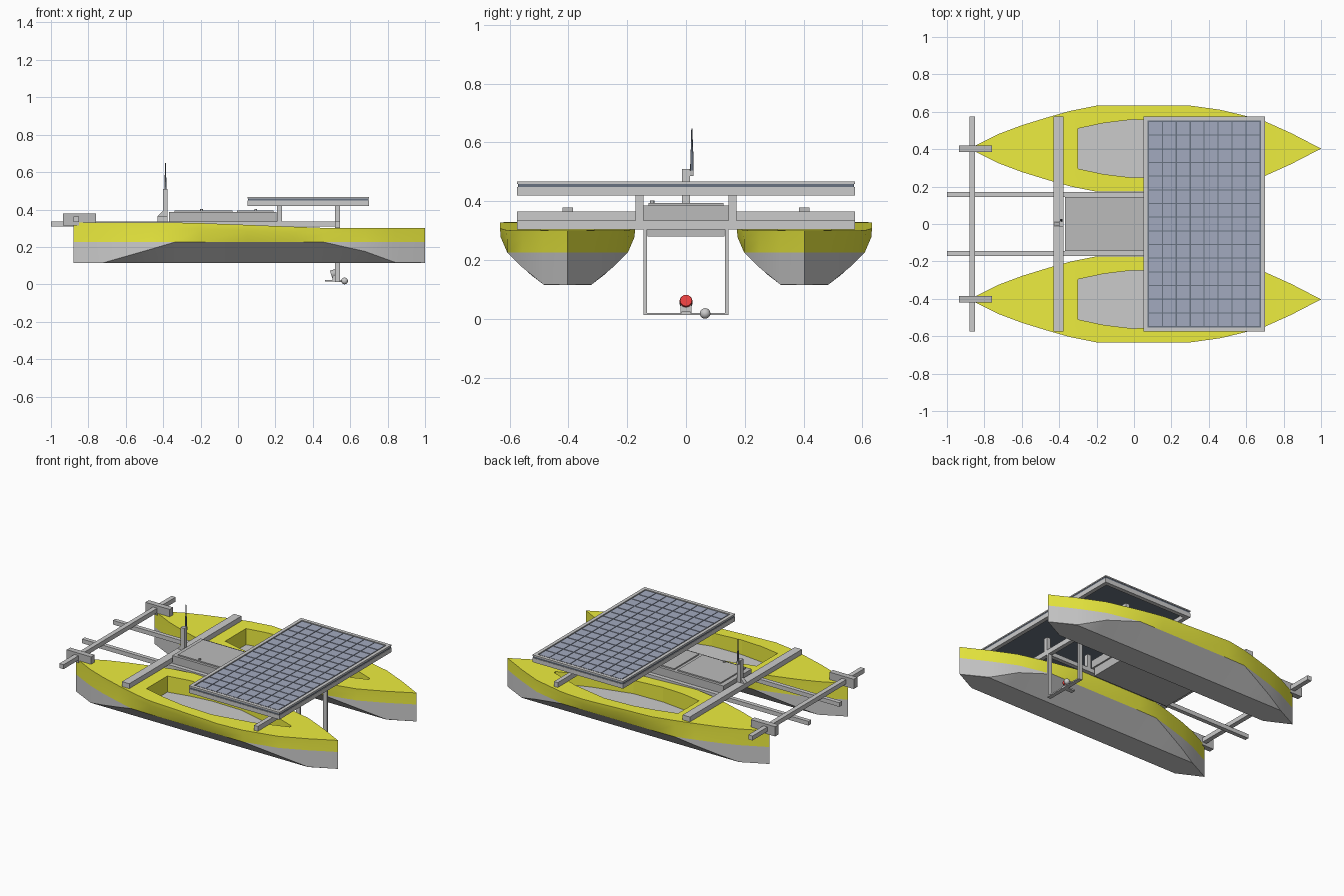
import bpy, bmesh, math
from mathutils import Vector, Matrix

if "Cube" in bpy.data.objects:
    bpy.data.objects.remove(bpy.data.objects["Cube"])


def material(name, rgb):
    m = bpy.data.materials.new(name)
    m.diffuse_color = (*rgb, 1)
    m.use_nodes = True
    m.node_tree.nodes["Principled BSDF"].inputs["Base Color"].default_value = m.diffuse_color
    return m


YELLOW = material("yellow", (0.85, 0.85, 0.05))
DARK = material("dark_grey", (0.5, 0.5, 0.5))
NAVY = material("panel_backing", (0.14, 0.17, 0.22))
CELL = material("panel_cell", (0.36, 0.40, 0.52))
RED = material("red", (0.8, 0.05, 0.05))


def finish(name, bm, mat=None, smooth=False):
    bmesh.ops.remove_doubles(bm, verts=bm.verts, dist=1e-4)
    bmesh.ops.dissolve_degenerate(bm, edges=bm.edges, dist=1e-5)
    bmesh.ops.recalc_face_normals(bm, faces=bm.faces)
    me = bpy.data.meshes.new(name)
    bm.to_mesh(me)
    bm.free()
    ob = bpy.data.objects.new(name, me)
    bpy.context.collection.objects.link(ob)
    if mat:
        me.materials.append(mat)
    bpy.ops.object.select_all(action='DESELECT')
    ob.select_set(True)
    bpy.context.view_layer.objects.active = ob
    if smooth:
        bpy.ops.object.shade_smooth_by_angle(angle=math.radians(30))
    return ob


def add_box(bm, x, y, z):
    size = [b - a for a, b in (x, y, z)]
    mid = [(a + b) / 2 for a, b in (x, y, z)]
    bmesh.ops.create_cube(bm, size=1, matrix=Matrix.Translation(mid) @ Matrix.Diagonal((*size, 1)))


def box(name, x, y, z, mat=None):
    bm = bmesh.new()
    add_box(bm, x, y, z)
    return finish(name, bm, mat)


def rod(name, p, q, r1, r2, mat=None, n=16):
    p, q = Vector(p), Vector(q)
    rot = (q - p).to_track_quat('Z', 'Y').to_matrix().to_4x4()
    bm = bmesh.new()
    bmesh.ops.create_cone(bm, cap_ends=True, segments=n, radius1=r1, radius2=r2, depth=(q - p).length,
                          matrix=Matrix.Translation((p + q) / 2) @ rot)
    return finish(name, bm, mat, True)


def prism(name, outline, to3d, lo, hi, mat=None):
    bm = bmesh.new()
    a, b = ([bm.verts.new(to3d(u, v, w)) for u, v in outline] for w in (lo, hi))
    bm.faces.new(a)
    bm.faces.new(b)
    for i in range(len(a)):
        j = (i + 1) % len(a)
        bm.faces.new((a[i], a[j], b[j], b[i]))
    return finish(name, bm, mat)


# Hulls: sections lofted along x from a table of half widths
STATIONS = [(-.88, 0), (-.72, .08), (-.6, .125), (-.46, .168), (-.34, .202), (-.2, .23), (.05, .23),
            (.3, .23), (.46, .208), (.68, .155), (.84, .083), (1, 0)]
WATER, KEEL = .225, .115


def upper_section(x, w):
    deck = .33 - .03 * min(1, max(0, (x + .27) / .77))
    return [(w, deck), (w * .99, deck - .03), (min(w, .205), WATER)]


def lower_section(x, w):
    c = min(w, .205)
    if c < .08:
        chine = KEEL
    elif c < .145:
        chine = KEEL + (c - .08) / .065 * .05
    else:
        chine = .165 + min(1, (c - .145) / .056) * .06
    return [(c, WATER), (c, chine), (min(c, .08), KEEL)]


def loft(name, section, y0, mat=None):
    bm = bmesh.new()
    rings = []
    for x, w in STATIONS:
        half = section(x, w)
        ring = half + [(-y, z) for y, z in reversed(half)]
        rings.append([bm.verts.new((x, y0 + y, z)) for y, z in ring])
    for a, b in zip(rings, rings[1:]):
        for i in range(len(a)):
            j = (i + 1) % len(a)
            bm.faces.new((a[i], a[j], b[j], b[i]))
    return finish(name, bm, mat, True)


WELL = [(-.30, .107), (-.16, .137), (-.01, .155), (.2, .15), (.45, .085), (.66, .008)]
for side, s in (("left", 1), ("right", -1)):
    y0 = .403 * s
    loft(side + "_hull_bottom", lower_section, y0)
    top = loft(side + "_hull_top", upper_section, y0, YELLOW)
    # Open well in the deck
    outline = WELL + [(x, -y) for x, y in reversed(WELL)]
    cutter = prism("well_cutter", outline, lambda u, v, w: (u, y0 + v, w), .2, .4)
    cutter.hide_render = True
    mod = top.modifiers.new("well", 'BOOLEAN')
    mod.operation, mod.solver, mod.object = 'DIFFERENCE', 'EXACT', cutter
    bpy.context.view_layer.objects.active = top
    bpy.ops.object.modifier_apply(modifier="well")
    bpy.data.objects.remove(cutter)
    # Stern thruster housing
    box(side + "_thruster_housing", (-.935, -.76), (y0 - .018, y0 + .018), (.33, .378), DARK)
    box(side + "_thruster_clamp", (-.935, -.85), (y0 - .018, y0 + .018), (.315, .33), DARK)
    # Long rail, panel legs and sensor pole
    ya, yb = sorted((s * .145, s * .172))
    box(side + "_rail", (-1, .545), (ya, yb), (.308, .335))
    for label, x in (("aft", .208), ("fore", .518)):
        box(f"{side}_{label}_panel_leg", (x, x + .027), (ya, yb), (.335, .422))
    ya, yb = sorted((s * .132, s * .145))
    box(side + "_sensor_pole", (.518, .545), (ya, yb), (.012, .335))

# Cross beams
box("stern_beam", (-.88, -.85), (-.575, .575), (.333, .362))
box("mid_beam", (-.43, -.378), (-.575, .575), (.333, .365))
box("front_beam", (.518, .545), (-.575, .575), (.303, .335))

# Electronics case with two lids and latches
box("electronics_case", (-.37, .205), (-.145, .145), (.335, .386), DARK)
box("case_bottom", (-.36, .195), (-.131, .131), (.28, .335), DARK)
box("aft_lid", (-.34, -.03), (-.128, .128), (.386, .394), DARK)
box("fore_lid", (-.005, .19), (-.128, .128), (.386, .394), DARK)
for i, x in enumerate((-.195, .095)):
    rod(f"lid_latch_{i}", (x, -.115, .394), (x, -.115, .402), .007, .007, DARK)

# Antenna mast, bracket and whip
box("antenna_mast", (-.402, -.376), (-.014, .014), (.335, .51))
prism("mast_bracket", [(-.43, .363), (-.402, .363), (-.402, .392)], lambda u, v, w: (u, w, v), -.012, .012)
box("whip_mount", (-.395, -.381), (.01, .026), (.485, .505), DARK)
rod("whip_base", (-.388, .02, .49), (-.388, .02, .57), .006, .005, NAVY, 12)
rod("whip_tip", (-.388, .02, .57), (-.388, .02, .648), .004, .002, NAVY, 12)

# Solar panel: support frame, backing, rim and cells
X0, X1, Y = .05, .70, .575


def border(name, z, w):
    bm = bmesh.new()
    for a in (X0, X1 - w):
        add_box(bm, (a, a + w), (-Y, Y), z)
    for a in (-Y, Y - w):
        add_box(bm, (X0 + w, X1 - w), (a, a + w), z)
    finish(name, bm)


border("panel_frame", (.42, .448), .027)
border("panel_rim", (.459, .467), .022)
box("panel_backing", (X0 + .003, X1 - .003), (-Y + .003, Y - .003), (.447, .461), NAVY)
bm = bmesh.new()
NX, NY, GAP = 8, 15, .003
cx, cy = (X1 - X0 - .054) / NX, (2 * Y - .054) / NY
for i in range(NX):
    for j in range(NY):
        x, y = X0 + .027 + i * cx, -Y + .027 + j * cy
        add_box(bm, (x + GAP, x + cx - GAP), (y + GAP, y + cy - GAP), (.46, .464))
finish("panel_cells", bm, CELL)

# Underwater sensors on the lower bar
box("sensor_bar", (.518, .545), (-.145, .145), (.012, .02))
box("sensor_arm", (.465, .545), (-.015, .015), (.014, .024))
box("sensor_bracket", (.505, .53), (-.018, .018), (.02, .05))
rod("sensor_body", (.498, 0, .052), (.524, 0, .06), .022, .022, DARK)
rod("sensor_lens", (.524, 0, .06), (.532, 0, .0625), .022, .02, RED)
rod("probe_stem", (.53, .065, .018), (.565, .065, .018), .006, .006)
bm = bmesh.new()
bmesh.ops.create_uvsphere(bm, u_segments=16, v_segments=10, radius=.018,
                          matrix=Matrix.Translation((.57, .065, .018)))
finish("probe_ball", bm, None, True)
